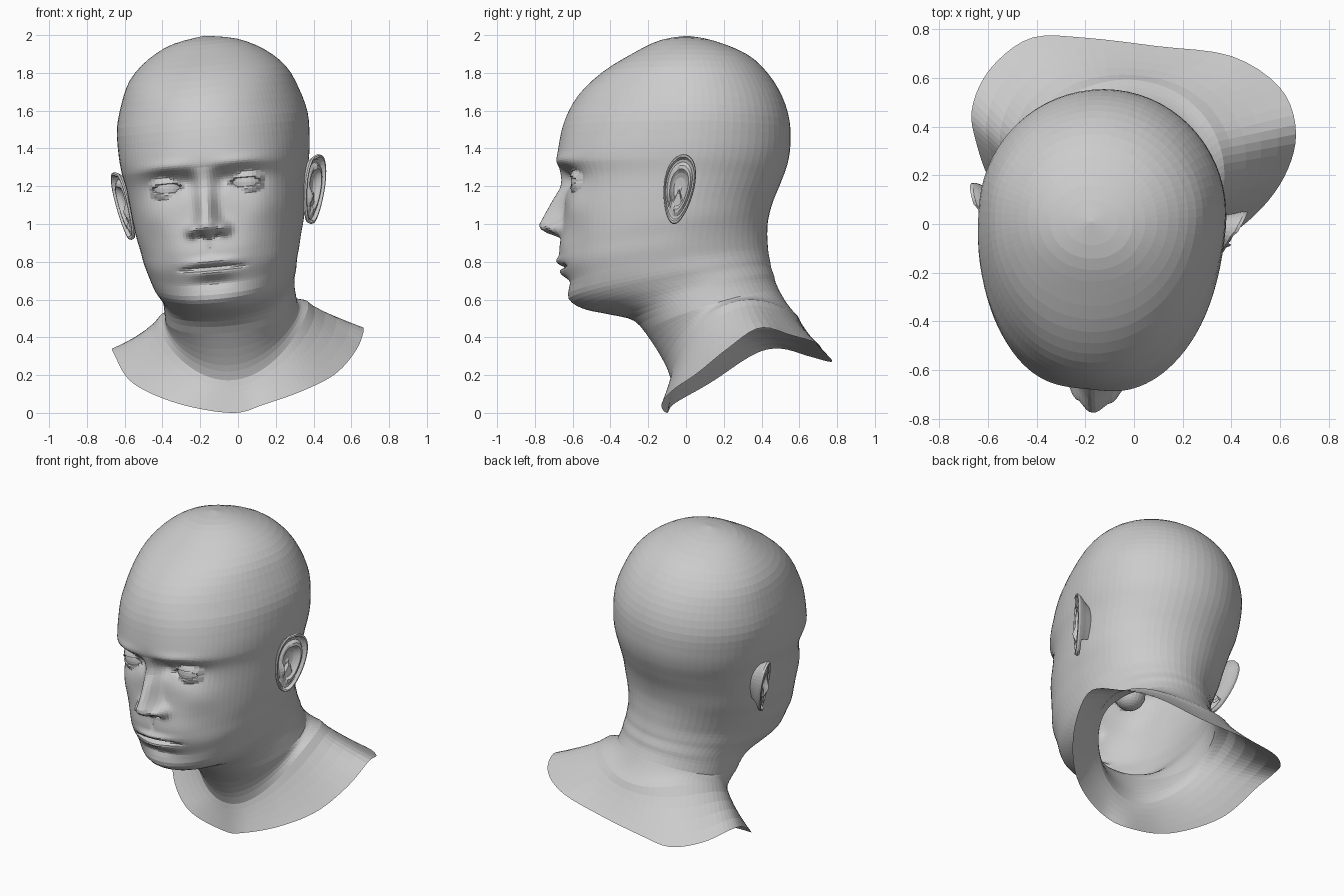
import bpy, bmesh, math
from mathutils import Vector, Matrix

if "Cube" in bpy.data.objects:
    bpy.data.objects.remove(bpy.data.objects["Cube"])

PIVOT = Vector((-0.10, 0.03, 1.14))
TURN = Matrix.Rotation(math.radians(-6), 3, 'Z') @ Matrix.Rotation(math.radians(-5), 3, 'Y')
EYE = Vector((0.207, -0.5, 1.205))
N = 96


def place(p):
    # symmetric head space -> turned and tilted pose
    return TURN @ (Vector(p) - PIVOT.yzx.zxy + Vector((PIVOT.x, 0, 0))) + PIVOT


def spline(a, b, c, d, t):
    return [0.5 * (2 * q + (r - p) * t + (2 * p - 5 * q + 4 * r - s) * t * t
                   + (3 * q - p - 3 * r + s) * t ** 3) for p, q, r, s in zip(a, b, c, d)]


def gauss(d, s):
    return math.exp(-(d / s) ** 2)


def curve(pts, z):
    for (z0, a), (z1, b) in zip(pts, pts[1:]):
        if z1 <= z <= z0:
            return a + (b - a) * (z0 - z) / (z0 - z1)
    return 0.0


def loft(name, rings, pole=None, tail=None):
    bm = bmesh.new()
    vs = [[bm.verts.new(p) for p in r] for r in rings]
    n = len(vs[0])
    for a, b in zip(vs, vs[1:]):
        for j in range(n):
            k = (j + 1) % n
            bm.faces.new((a[j], b[j], b[k], a[k]))
    if pole is not None:
        top = bm.verts.new(pole)
        for j in range(n):
            bm.faces.new((top, vs[0][j], vs[0][(j + 1) % n]))
    if tail:
        bmesh.ops.recalc_face_normals(bm, faces=bm.faces)
    me = bpy.data.meshes.new(name)
    bm.to_mesh(me)
    bm.free()
    ob = bpy.data.objects.new(name, me)
    bpy.context.collection.objects.link(ob)
    return ob


# Head and neck sections: front y, front z, back y, back z, half width, y of widest point
ROWS = [
    (0, 2.0, 0, 2.0, 0, 0),
    (-.15, 1.97, .15, 1.97, .17, 0),
    (-.29, 1.9, .32, 1.9, .31, .02),
    (-.45, 1.8, .43, 1.8, .415, .03),
    (-.575, 1.68, .505, 1.68, .47, .04),
    (-.645, 1.55, .545, 1.55, .505, .04),
    (-.675, 1.42, .55, 1.42, .505, .03),
    (-.68, 1.32, .535, 1.32, .495, .02),
    (-.64, 1.22, .50, 1.22, .475, 0),
    (-.64, 1.08, .46, 1.12, .46, -.02),
    (-.655, .95, .437, 1.03, .445, -.03),
    (-.668, .85, .432, .96, .425, -.05),
    (-.655, .77, .435, .90, .41, -.07),
    (-.617, .68, .44, .85, .39, -.05),
    (-.61, .60, .45, .80, .375, 0),
    (-.54, .55, .455, .77, .36, .05),
    (-.4, .52, .47, .73, .35, .1),
    (-.27, .485, .48, .69, .35, .12),
    (-.18, .38, .515, .62, .355, .17),
    (-.10, .25, .555, .56, .365, .2),
    (-.07, .17, .60, .51, .40, .23),
]
# Cut edge on the shoulders, every 22.5 degrees from the front
RIM = [(-.03, -.1, 0), (.14, -.13, .045), (.35, -.07, .12), (.52, .06, .21),
       (.63, .22, .34), (.665, .39, .45), (.60, .56, .41), (.40, .69, .37),
       (.1, .73, .32), (-.2, .765, .29), (-.42, .765, .27), (-.58, .65, .30),
       (-.66, .5, .34), (-.655, .36, .31), (-.56, .13, .16), (-.32, -.06, .05)]
# Soft face bumps: |x|, z, spread x, spread z, y shift (negative is forward)
BUMPS = [
    (.20, 1.315, .13, .035, -.022), (.20, 1.23, .10, .07, .05), (.09, 1.23, .04, .05, .03),
    (.30, 1.06, .10, .08, -.018), (.30, .86, .09, .09, .012),
    (.085, .968, .032, .032, -.055), (.042, .938, .02, .012, .03),
    (0, .80, .12, .022, -.024), (0, .738, .10, .024, -.024), (0, .685, .11, .022, .012),
    (0, .60, .10, .05, -.008), (0, .87, .015, .035, .008),
]
NOSE = [(1.30, 0), (1.25, .018), (1.19, .035), (1.13, .07), (1.06, .105), (1.0, .13),
        (.975, .125), (.95, .08), (.93, .02), (.915, 0)]


def face(x, y, z):
    ax = abs(x)
    for bx, bz, sx, sz, amp in BUMPS:
        y += amp * gauss(ax - bx, sx) * gauss(z - bz, sz)
    y -= curve(NOSE, z) * math.exp(-(ax / (.048 + .02 * gauss(z - .98, .06))) ** 2.6)
    y += .03 * gauss(z - .768 + .06 * ax * ax, .009) * math.exp(-(ax / .16) ** 6)
    # eyelids wrap the eyeball, the slit opens onto it
    dx, dz = ax - EYE.x, z - EYE.z
    d2 = .1 ** 2 - dx * dx - dz * dz
    if d2 > 0:
        y = min(y, EYE.y - math.sqrt(d2))
        slit = .027 * (1 - (dx / .09) ** 2)
        if slit > 0 and abs(dz) < slit:
            y += .03 * min(1, (slit - abs(dz)) / .007)
    return y


def ring(row):
    yf, zf, yb, zb, w, yw = row
    full = max(0, min(1, (1.6 - zf) / .3)) * max(0, min(1, (zf - .52) / .15))
    bulge = .2 * max(0, (.42 - zf) / .25)
    out = []
    for th in THETA:
        s, c = math.sin(th), math.cos(th)
        p = 2.05 + .33 * full if c > 0 else 2.0
        r = (abs(s) ** p + abs(c) ** p) ** (-1 / p)
        x = w * s * r
        y = yw + c * r * ((yf - yw) if c > 0 else (yw - yb))
        z = zf + (zb - zf) * (y - yf) / (yb - yf) + bulge * s * s
        if c > 0 and .5 < z < 1.5:
            y = face(x, y, z)
        out.append(pose((x, y, z)))
    return out


def pose(p):
    return TURN @ (Vector(p) - Vector((0, PIVOT.y, PIVOT.z))) + PIVOT


# Head: columns are packed towards the face
THETA = [2 * math.pi * j / N - .5 * math.sin(2 * math.pi * j / N) for j in range(N)]
rings = []
for i in range(len(ROWS) - 1):
    a, b = ROWS[max(i - 1, 0)], ROWS[i]
    c, d = ROWS[i + 1], ROWS[min(i + 2, len(ROWS) - 1)]
    fine = .66 < c[1] < 1.35
    steps = math.ceil((b[1] - c[1]) / .011) if fine else 3
    rings += [ring(spline(a, b, c, d, (k + 1) / steps)) for k in range(steps)]

# Shoulder flare down to the cut edge
rim = []
for th in THETA:
    f = (th % (2 * math.pi)) / (2 * math.pi) * 16
    i = int(f)
    rim.append(Vector(spline(*[RIM[(i + k) % 16] for k in (-1, 0, 1, 2)], f - i)))
base = rings[-1]
for k in range(1, 6):
    t = k / 5
    rings.append([Vector((*p.xy.lerp(q.xy, t ** 1.25), p.z + (q.z - p.z) * t))
                  for p, q in zip(base, rim)])
loft("head_and_neck", rings, pole=pose((0, 0, 2.0)))

# Ears: bowl, inner fold, groove, rolled rim and back
EAR = [(.12, -.012), (.35, -.008), (.48, .004), (.58, .026), (.68, .024), (.78, .008),
       (.86, .012), (.92, .030), (.98, .030), (1.0, .016), (.95, .0), (.82, -.03), (.62, -.09)]
for side, label in ((1, "right"), (-1, "left")):
    ears = []
    for r, out in EAR:
        loop = []
        for j in range(36):
            a = 2 * math.pi * j / 36
            ca, sa = math.cos(a), math.sin(a)
            v = .183 * sa * r
            u = .086 * ca * r * (1 + .22 * sa) + .14 * v
            h = out * (.6 if ca < -.3 and out > 0 else 1)
            h += .022 * gauss(r - .6, .15) * gauss(a - 3.5, .35)
            if sa < -.75 and 0 < r < .9:
                h = max(h, .012)
            x = .458 + .4 * (u + .09) + .12 * v + h
            loop.append(pose((side * x, .015 + u, 1.14 + v)))
        ears.append(loop)
    mid = sum(ears[0], Vector()) / 36
    loft(label + "_ear", ears, pole=mid, tail=True)

    # Eyeball behind the lids
    bpy.ops.mesh.primitive_uv_sphere_add(segments=24, ring_count=16, radius=.092,
                                         location=pose((side * EYE.x, EYE.y, EYE.z)))
    bpy.context.object.name = label + "_eyeball"
